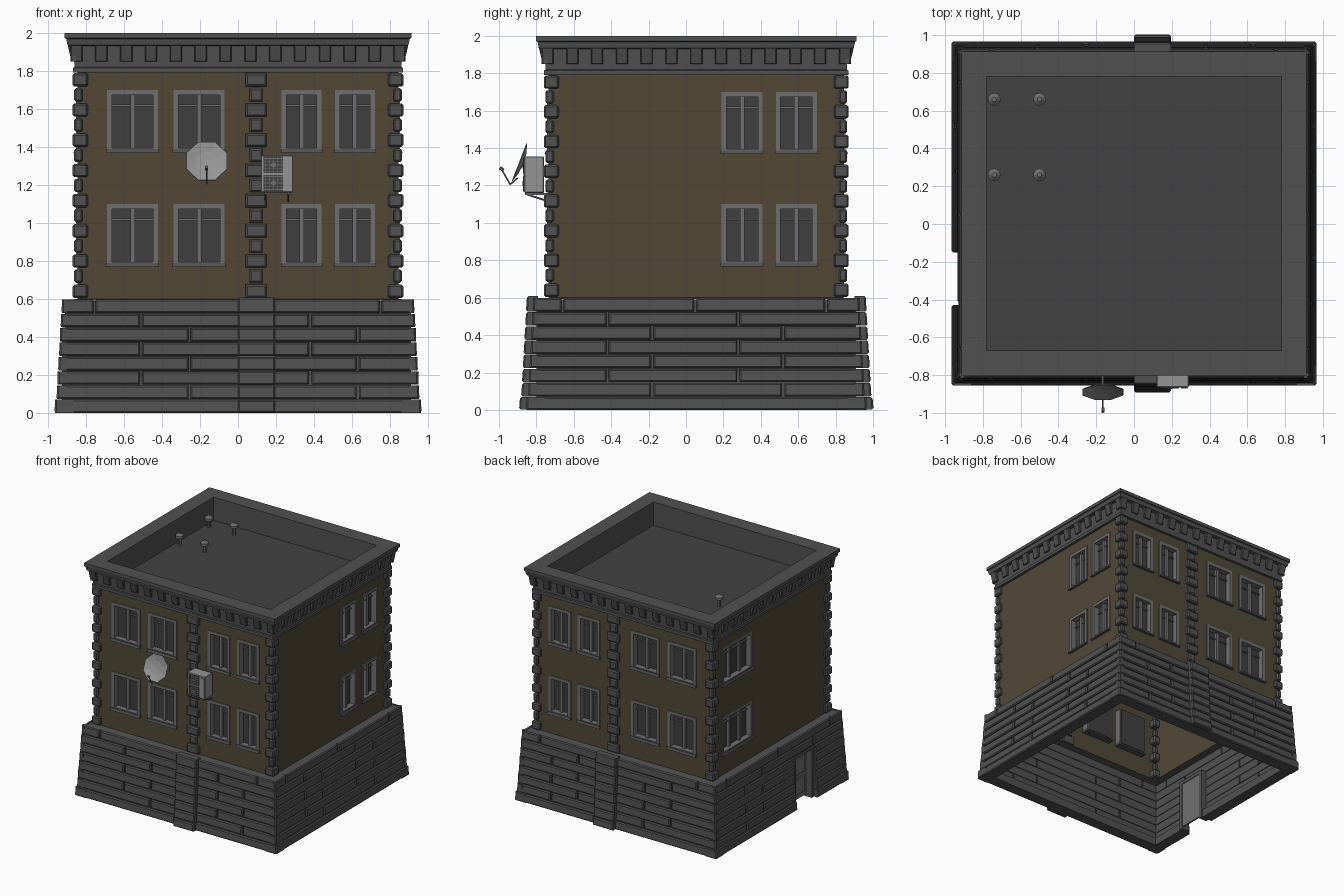
import bpy, bmesh, math
from mathutils import Vector, Matrix

if "Cube" in bpy.data.objects:
    bpy.data.objects.remove(bpy.data.objects["Cube"])

CY, DY = 0.055, 0.055          # y centre; the y half-size is the x half-size minus DY
SIDES = ("front", "back", "right", "left")


def material(name, c):
    m = bpy.data.materials.new(name)
    m.diffuse_color = (*c, 1)
    m.use_nodes = True
    m.node_tree.nodes["Principled BSDF"].inputs["Base Color"].default_value = m.diffuse_color
    return m


STONE = material("stone", (0.085, 0.083, 0.083))
WALL = material("brown_wall", (0.085, 0.064, 0.037))
ROOF = material("roof_grey", (0.055, 0.055, 0.055))
FRAME = material("frame_grey", (0.16, 0.16, 0.16))
GLASS = material("dark_glass", (0.05, 0.05, 0.052))
METAL = material("light_metal", (0.3, 0.3, 0.3))


def finish(bm, name, mat, recalc=True):
    if recalc:
        bmesh.ops.recalc_face_normals(bm, faces=bm.faces)
    me = bpy.data.meshes.new(name)
    bm.to_mesh(me)
    bm.free()
    me.materials.append(mat)
    ob = bpy.data.objects.new(name, me)
    bpy.context.collection.objects.link(ob)
    return ob


def put(side, u, e, z):
    """Point on a facade: u along it, e outwards, z up."""
    return {"front": (u, CY - e + DY, z), "back": (u, CY + e - DY, z),
            "right": (e, u, z), "left": (-e, u, z)}[side]


def span(side, e):
    return (-e, e) if side in SIDES[:2] else (CY - e + DY, CY + e - DY)


def block(bm, side, u0, u1, z0, z1, e_in, e0, e1=None, c=0.0):
    """Facade block with outer face leaning from e0 to e1 and chamfer c."""
    e1 = e0 if e1 is None else e1
    ring = lambda k, ea, eb: [bm.verts.new(put(side, u, e, z)) for u, e, z in (
        (u0 + k, ea, z0 + k), (u1 - k, ea, z0 + k), (u1 - k, eb, z1 - k), (u0 + k, eb, z1 - k))]
    rings = [ring(0, e_in, e_in), ring(0, e0 - c, e1 - c)]
    if c:
        rings.append(ring(c, e0, e1))
    for a, b in zip(rings, rings[1:]):
        for i in range(4):
            bm.faces.new((a[i], a[i - 1], b[i - 1], b[i]))
    bm.faces.new(rings[-1])
    bm.faces.new(rings[0][::-1])


def sheet(bm, side, e, z0, z1, holes):
    """Flat facade with rectangular holes (u0, u1, z0, z1)."""
    us = sorted({*span(side, e), *[h[i] for h in holes for i in (0, 1)]})
    zs = sorted({z0, z1, *[h[i] for h in holes for i in (2, 3)]})
    for a, b in zip(us, us[1:]):
        for p, q in zip(zs, zs[1:]):
            m, n = (a + b) / 2, (p + q) / 2
            if any(h[0] < m < h[1] and h[2] < n < h[3] for h in holes):
                continue
            vs = [bm.verts.new(put(side, u, e, z)) for u, z in ((a, p), (b, p), (b, q), (a, q))]
            bm.faces.new(vs if side in ("front", "right") else vs[::-1])


def loft(bm, profile):
    """Rectangular rings swept through (half size, z) points."""
    rings = [[bm.verts.new((sx * e, CY + sy * (e - DY), z))
              for sx, sy in ((-1, -1), (1, -1), (1, 1), (-1, 1))] for e, z in profile]
    for a, b in zip(rings, rings[1:]):
        for i in range(4):
            bm.faces.new((a[i - 1], a[i], b[i], b[i - 1]))
    return rings


def box(bm, lo, hi, bevel=0.0):
    lo, hi = Vector(lo), Vector(hi)
    mat = Matrix.Translation((lo + hi) / 2) @ Matrix.Diagonal((*(hi - lo), 1))
    vs = bmesh.ops.create_cube(bm, size=1, matrix=mat)["verts"]
    if bevel:
        es = list({e for v in vs for e in v.link_edges})
        bmesh.ops.bevel(bm, geom=es, offset=bevel, segments=1, affect="EDGES")


def rod(bm, a, b, r, r2=None, n=6):
    a, b = Vector(a), Vector(b)
    rot = (b - a).to_track_quat("Z", "Y").to_matrix().to_4x4()
    bmesh.ops.create_cone(bm, cap_ends=True, segments=n, radius1=r, radius2=r if r2 is None else r2,
                          depth=(b - a).length, matrix=Matrix.Translation((a + b) / 2) @ rot)


# Sloping stone base, with the doorway left open
DOOR = (-0.43, -0.15, 0.0, 0.449)
base_e = lambda z: 0.955 - 0.03 * (z - 0.07) / 0.53
joints = {"x": ([-.755, .75], [-.51, .38], [-.255, .63]),
          "y": ([-.66, .05, .75], [-.42, .28], [-.18, .52])}
bm, shell = bmesh.new(), bmesh.new()
for s in SIDES:
    sheet(shell, s, 0.91, 0, 0.59, [DOOR] if s == "left" else [])
    for row in range(-1, 7):
        z0, z1 = (0, 0.07) if row < 0 else (0.07 + row * 0.0757, 0.07 + (row + 1) * 0.0757)
        ea, eb = (0.966, 0.962) if row < 0 else (base_e(z0), base_e(z1))
        j = joints["x" if s in SIDES[:2] else "y"]
        cuts = [] if row < 0 else j[0] if row == 6 else j[1 if row % 2 else 2]
        lo, hi = span(s, (ea + eb) / 2)
        edges = [lo - .006, *cuts, hi + .006]
        for a, b in zip(edges, edges[1:]):
            parts = [(a + .006, b - .006)]
            if s == "left" and row < 5:
                parts = [(a + .006, min(b - .006, DOOR[0])), (max(a + .006, DOOR[1]), b - .006)]
            for p, q in parts:
                if q - p > 0.01:
                    gap = 0.0 if row < 0 else 0.005
                    block(bm, s, p, q, z0 + gap / 2, z1 - gap / 2, 0.86 if row < 0 else 0.9, ea, eb, 0.008)
        if s in SIDES[:2]:      # pilaster foot
            block(bm, s, 0, 0.195, z0 + .002, z1 + (.008 if row == 6 else -.002), 0.9, ea + .036, eb + .036, .008)
finish(bm, "base_stone_courses", STONE)
loft(shell, [(0.918, 0.592), (0.84, 0.6)])
finish(shell, "base_shell", STONE, False)

# Door and its surround
bm = bmesh.new()
for u0, u1, z0, z1 in ((-.43, -.40, 0, .449), (-.18, -.15, 0, .449), (-.40, -.18, .42, .449)):
    block(bm, "left", u0, u1, z0, z1, 0.85, 0.925)
finish(bm, "door_surround", STONE)
bm = bmesh.new()
block(bm, "left", -.40, -.18, 0.02, 0.42, 0.855, 0.87)
block(bm, "left", -.37, -.21, 0.06, 0.2, 0.87, 0.878, c=.005)
block(bm, "left", -.37, -.21, 0.23, 0.38, 0.87, 0.878, c=.005)
rod(bm, (-.89, -.2, .21), (-.865, -.2, .21), .008)
finish(bm, "door", FRAME)

# Brown walls with window openings
rows = ((0.78, 1.10), (1.38, 1.70))
cols = {"front": [(-.69, -.42), (-.34, -.07), (.23, .44), (.51, .72)],
        "right": [(.19, .41), (.48, .70)], "left": [(.30, .72)]}
cols["back"] = cols["front"]
wall, frame, pane, sill = (bmesh.new() for _ in range(4))
for s in SIDES:
    wins = [(a, b, p, q) for a, b in cols[s] for p, q in rows]
    sheet(wall, s, 0.845, 0.6, 1.8, wins)
    for a, b, p, q in wins:
        t = 0.026
        for bar in ((a, a + t, p, q), (b - t, b, p, q), (a + t, b - t, q - t, q), (a + t, b - t, p, p + .015)):
            block(frame, s, *bar, 0.79, 0.852)
        n = 3 if b - a > 0.3 else 2
        for i in range(1, n):
            m = a + (b - a) * i / n
            block(frame, s, m - .012, m + .012, p, q, 0.79, 0.826)
        block(frame, s, a + t, b - t, q - .088, q - .078, 0.79, 0.815)
        block(pane, s, a + .01, b - .01, p, q, 0.785, 0.803)
        block(sill, s, a - .005, b + .005, p - .012, p + .008, 0.79, 0.866, 0.858)
finish(wall, "brown_walls", WALL, False)
finish(frame, "window_frames", FRAME)
finish(pane, "window_glass", GLASS)
finish(sill, "window_sills", STONE)

# Quoins at the corners and up the middle pilasters
bm = bmesh.new()
for i in range(15):
    z0, z1 = 0.605 + i * 0.0795, 0.605 + i * 0.0795 + 0.07
    wide = i % 2 == 0
    e, w = (0.87, 0.08) if wide else (0.862, 0.045)
    for sx in (-1, 1):
        for sy in (-1, 1):
            x = sorted((sx * e, sx * (e - w)))
            y = sorted((CY + sy * (e - DY), CY + sy * (e - DY - w)))
            box(bm, (x[0], y[0], z0), (x[1], y[1], z1), 0.009)
    h = 0.055 if wide else 0.034
    for s in SIDES[:2]:
        block(bm, s, 0.095 - h, 0.095 + h, z0, z1, 0.83, e, c=0.009)
finish(bm, "quoin_stones", STONE)

# Cornice, parapet and teeth
bm = bmesh.new()
loft(bm, [(.845, 1.79), (.868, 1.79), (.868, 1.815), (.86, 1.82), (.868, 1.93), (.897, 1.935),
          (.904, 1.968), (.912, 1.972), (.912, 2.0), (.78, 2.0), (.78, 1.8)])
finish(bm, "cornice_and_parapet", STONE, False)
bm = bmesh.new()
for s in SIDES:
    lo, hi = span(s, 0.85)
    n = 13 if s in SIDES[:2] else 12
    for i in range(n + 1):
        u = lo + (hi - lo) * i / n
        block(bm, s, u - .032, u + .032, 1.85, 1.938, 0.85, 0.877, 0.896, 0.005)
finish(bm, "cornice_teeth", STONE)
bm = bmesh.new()
bm.faces.new(loft(bm, [(0.845, 1.8)])[0])
finish(bm, "roof_deck", ROOF, False)

# Roof vents
bm = bmesh.new()
for x in (-0.74, -0.5):
    for y in (0.66, 0.26):
        rod(bm, (x, y, 1.8), (x, y, 1.87), 0.016, n=10)
        rod(bm, (x, y, 1.862), (x, y, 1.882), 0.034, n=12)
        rod(bm, (x, y, 1.882), (x, y, 1.9), 0.034, 0.012, n=12)
finish(bm, "roof_vents", FRAME)

# Air conditioner with two fans and wall brackets
bm = bmesh.new()
box(bm, (.12, -.865, 1.16), (.29, -.76, 1.355), .004)
box(bm, (.25, -.87, 1.175), (.283, -.86, 1.34))
finish(bm, "air_conditioner", METAL)
bm = bmesh.new()
for z in (1.21, 1.305):
    box(bm, (.135, -.868, z - .043), (.238, -.86, z + .043))
finish(bm, "fan_openings", GLASS)
bm = bmesh.new()
for z in (1.21, 1.305):
    rod(bm, (.187, -.873, z), (.187, -.866, z), .014, n=8)
    for k in range(-2, 3):
        box(bm, (.137, -.872, z + k * .017 - .002), (.236, -.867, z + k * .017 + .002))
        box(bm, (.185 + k * .02, -.872, z - .041), (.188 + k * .02, -.867, z + .041))
for x in (.145, .265):
    box(bm, (x - .006, -.86, 1.148), (x + .006, -.73, 1.16))
    rod(bm, (x, -.85, 1.152), (x, -.735, 1.115), .005)
finish(bm, "fan_grilles_and_brackets", FRAME)

# Octagonal satellite dish with feed arm and wall mount
c, n = Vector((-0.165, -0.872, 1.318)), Vector((0, -0.93, 0.36))
bm = bmesh.new()
rings = [[bm.verts.new((r * math.cos(a), r * math.sin(a), 1.6 * r * r))
          for a in [math.pi / 8 + k * math.pi / 4 for k in range(8)]] for r in (.06, .116)]
mid = bm.verts.new((0, 0, 0))
for k in range(8):
    bm.faces.new((mid, rings[0][k - 1], rings[0][k]))
    bm.faces.new((rings[0][k - 1], rings[1][k - 1], rings[1][k], rings[0][k]))
bm.transform(Matrix.Translation(c) @ n.to_track_quat("Z", "Y").to_matrix().to_4x4())
dish = finish(bm, "satellite_dish", METAL, False)
mod = dish.modifiers.new("thickness", "SOLIDIFY")
mod.thickness = 0.004
bm = bmesh.new()
rod(bm, (-.165, -.90, 1.24), (-.165, -.94, 1.205), .004)
rod(bm, (-.165, -.94, 1.205), (-.165, -.985, 1.285), .004)
rod(bm, (-.165, -.995, 1.295), (-.165, -.975, 1.28), .009)
rod(bm, c, (-.165, -.80, 1.28), .007)
rod(bm, (-.165, -.80, 1.28), (-.165, -.735, 1.28), .007)
box(bm, (-.19, -.745, 1.25), (-.14, -.733, 1.31))
finish(bm, "dish_arm_and_mount", FRAME)
